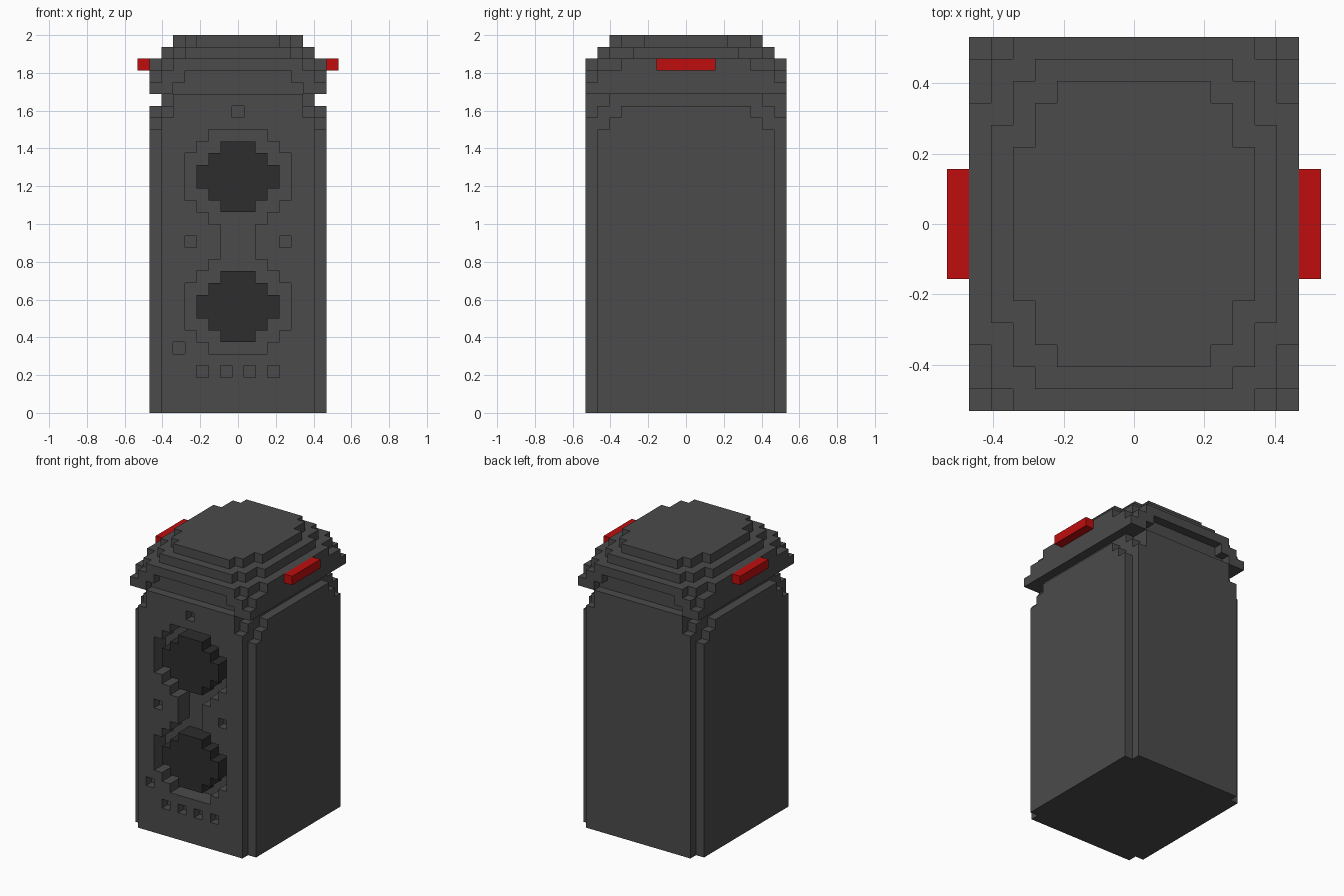
import bpy, bmesh, math
from mathutils import Vector

U = 1 / 16  # edge of one block

if "Cube" in bpy.data.objects:
    bpy.data.objects.remove(bpy.data.objects["Cube"], do_unlink=True)


def make_material(name, rgb):
    m = bpy.data.materials.new(name)
    m.use_nodes = True
    m.diffuse_color = (*rgb, 1)
    m.node_tree.nodes["Principled BSDF"].inputs["Base Color"].default_value = (*rgb, 1)
    return m


GREY = make_material("dark grey", (0.07, 0.07, 0.07))
BLACK = make_material("charcoal", (0.026, 0.026, 0.026))
RED = make_material("red", (0.52, 0.004, 0.004))


def box(x0, x1, y0, y1, z0, z1):
    """Block cells in an inclusive range."""
    return {(x, y, z) for x in range(x0, x1 + 1)
            for y in range(y0, y1 + 1) for z in range(z0, z1 + 1)}


def layer(z0, z1, *sizes):
    """Union of centred rectangles, each given by its half extents in cells."""
    cells = set()
    for hx, hy in sizes:
        cells |= box(-hx, hx, -hy, hy, z0, z1)
    return cells


def build(name, cells, material):
    """Skin the outer surface of a set of cells and merge its flat regions."""
    bm = bmesh.new()
    verts = {}
    for cell in cells:
        c = Vector(cell)
        for axis in range(3):
            for sign in (-1, 1):
                n = Vector((0, 0, 0))
                n[axis] = sign
                if tuple(int(v) for v in c + n) in cells:
                    continue
                a = Vector((0, 0, 0))
                a[(axis + 1) % 3] = 0.5
                b = n.cross(a)
                corners = []
                for off in (-a - b, a - b, a + b, b - a):
                    p = c + n / 2 + off + Vector((0, 0, 0.5))
                    key = tuple(round(v * 2) for v in p)
                    if key not in verts:
                        verts[key] = bm.verts.new(p * U)
                    corners.append(verts[key])
                bm.faces.new(corners)
    bmesh.ops.dissolve_limit(bm, angle_limit=math.radians(1),
                             verts=bm.verts[:], edges=bm.edges[:])
    bm.normal_update()
    mesh = bpy.data.meshes.new(name)
    bm.to_mesh(mesh)
    bm.free()
    mesh.materials.append(material)
    obj = bpy.data.objects.new(name, mesh)
    bpy.context.collection.objects.link(obj)
    return obj


def disc(z, y0, y1, sizes):
    """Stepped round shape in the front wall, centred at height z."""
    cells = set()
    for hx, hz in sizes:
        cells |= box(-hx, hx, y0, y1, z - hz, z + hz - 1)
    return cells


# Cabinet with notched corners, rounded shoulders and a narrow neck
cabinet = layer(0, 23, (7, 7), (6, 8))
cabinet |= layer(24, 24, (7, 6), (6, 8))
cabinet |= layer(25, 25, (7, 5), (6, 7), (5, 8))
cabinet |= layer(26, 26, (6, 6), (5, 8))

# Two round speaker wells joined by a channel
SPEAKERS = {"lower_speaker": 9, "upper_speaker": 20}
for z in SPEAKERS.values():
    cabinet -= disc(z, -8, -7, [(2, 4), (3, 3), (4, 2)])
cabinet -= box(-1, 1, -8, -7, 13, 15)

# Small square holes in the front
for x, z in [(0, 25), (-4, 14), (4, 14), (-5, 5), (-3, 3), (-1, 3), (1, 3), (3, 3)]:
    cabinet.discard((x, -8, z))
build("cabinet", cabinet, GREY)

# Speaker cones
for name, z in SPEAKERS.items():
    build(name, disc(z, -8, -7, [(1, 3), (2, 2), (3, 1)]), BLACK)

# Domed lid with an arched recess at front and back
lid = layer(27, 27, (7, 8))
lid |= layer(28, 28, (7, 7), (6, 8))
lid |= layer(29, 29, (7, 5), (6, 7), (5, 8))
lid |= layer(30, 30, (6, 4), (5, 6), (4, 7))
lid |= layer(31, 31, (5, 3), (4, 5), (3, 6))
for y in (-8, 8):
    lid -= box(-5, 5, y, y, 27, 27)
    lid -= box(-4, 4, y, y, 28, 28)
build("lid", lid, GREY)

# Red side tabs
for side, x in (("left", 8), ("right", -8)):
    build(side + "_tab", box(x, x, -2, 2, 29, 29), RED)
